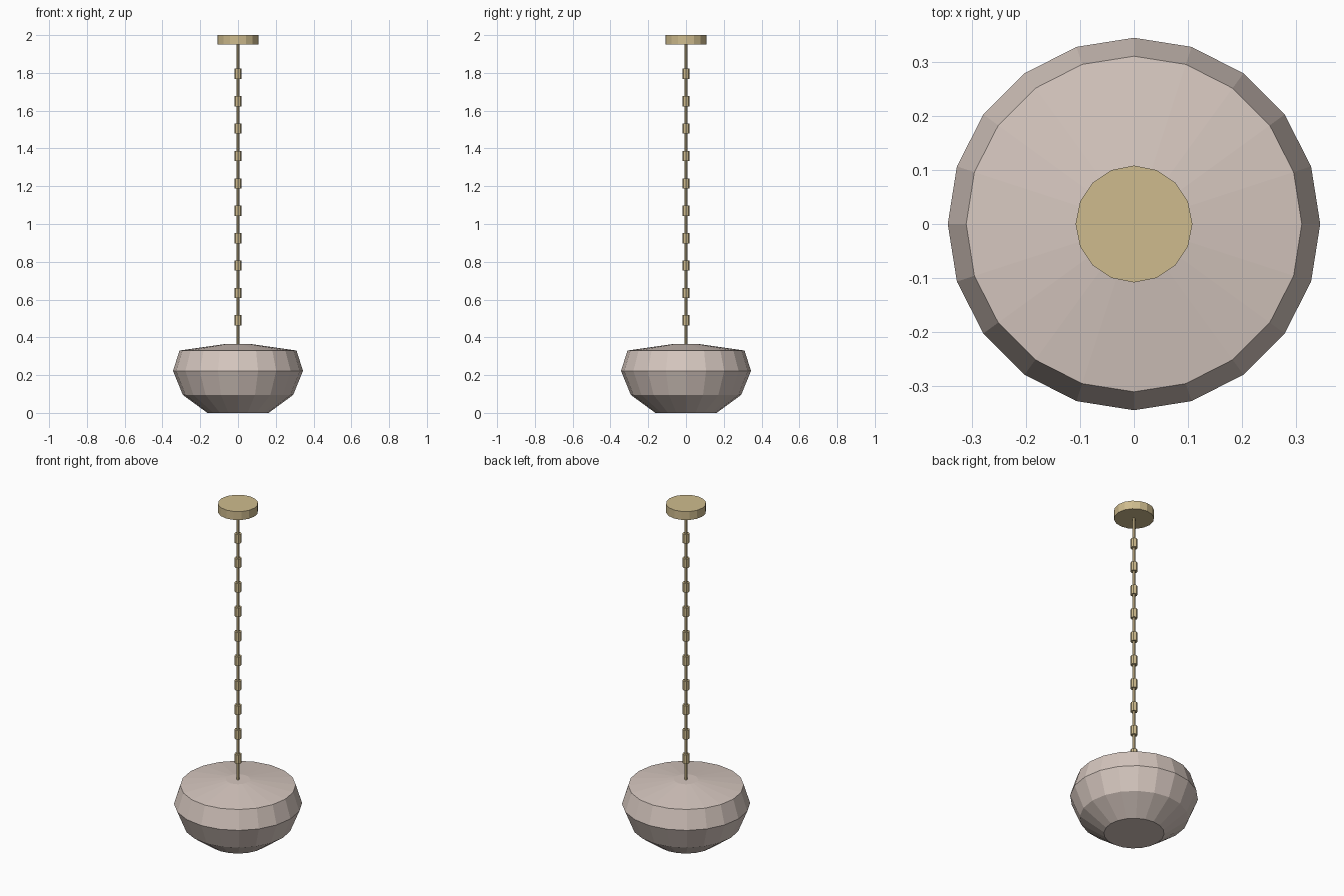
import bpy
import math

cube = bpy.data.objects.get("Cube")
if cube:
    bpy.data.objects.remove(cube, do_unlink=True)


def make_material(name, color):
    mat = bpy.data.materials.new(name)
    mat.use_nodes = True
    mat.diffuse_color = color
    mat.node_tree.nodes["Principled BSDF"].inputs["Base Color"].default_value = color
    return mat


def lathe(name, profile, sides, mat):
    """Closed solid turned around z from (radius, height) pairs, bottom first."""
    verts = [(r * math.cos(math.tau * i / sides), r * math.sin(math.tau * i / sides), z)
             for r, z in profile for i in range(sides)]
    faces = [(k * sides + i, k * sides + (i + 1) % sides,
              (k + 1) * sides + (i + 1) % sides, (k + 1) * sides + i)
             for k in range(len(profile) - 1) for i in range(sides)]
    faces.append(tuple(reversed(range(sides))))
    faces.append(tuple(range(len(verts) - sides, len(verts))))
    mesh = bpy.data.meshes.new(name)
    mesh.from_pydata(verts, [], faces)
    mesh.materials.append(mat)
    obj = bpy.data.objects.new(name, mesh)
    bpy.context.collection.objects.link(obj)
    return obj


brass = make_material("pale brass", (0.62, 0.50, 0.27, 1))
clay = make_material("pinkish beige", (0.67, 0.57, 0.52, 1))

# Faceted lamp shade
lathe("shade", [(0.162, 0), (0.292, 0.095), (0.344, 0.222), (0.31, 0.33), (0.065, 0.365)],
      20, clay)

# Ceiling plate and hanging rod
lathe("ceiling_plate", [(0.108, 1.95), (0.108, 2)], 16, brass)
lathe("rod", [(0.009, 0.35), (0.009, 1.96)], 8, brass)

# Evenly spaced collars along the rod
for n in range(10):
    z = 0.49 + n * 0.145
    lathe(f"collar_{n + 1}", [(0.019, z - 0.027), (0.019, z + 0.027)], 8, brass)
